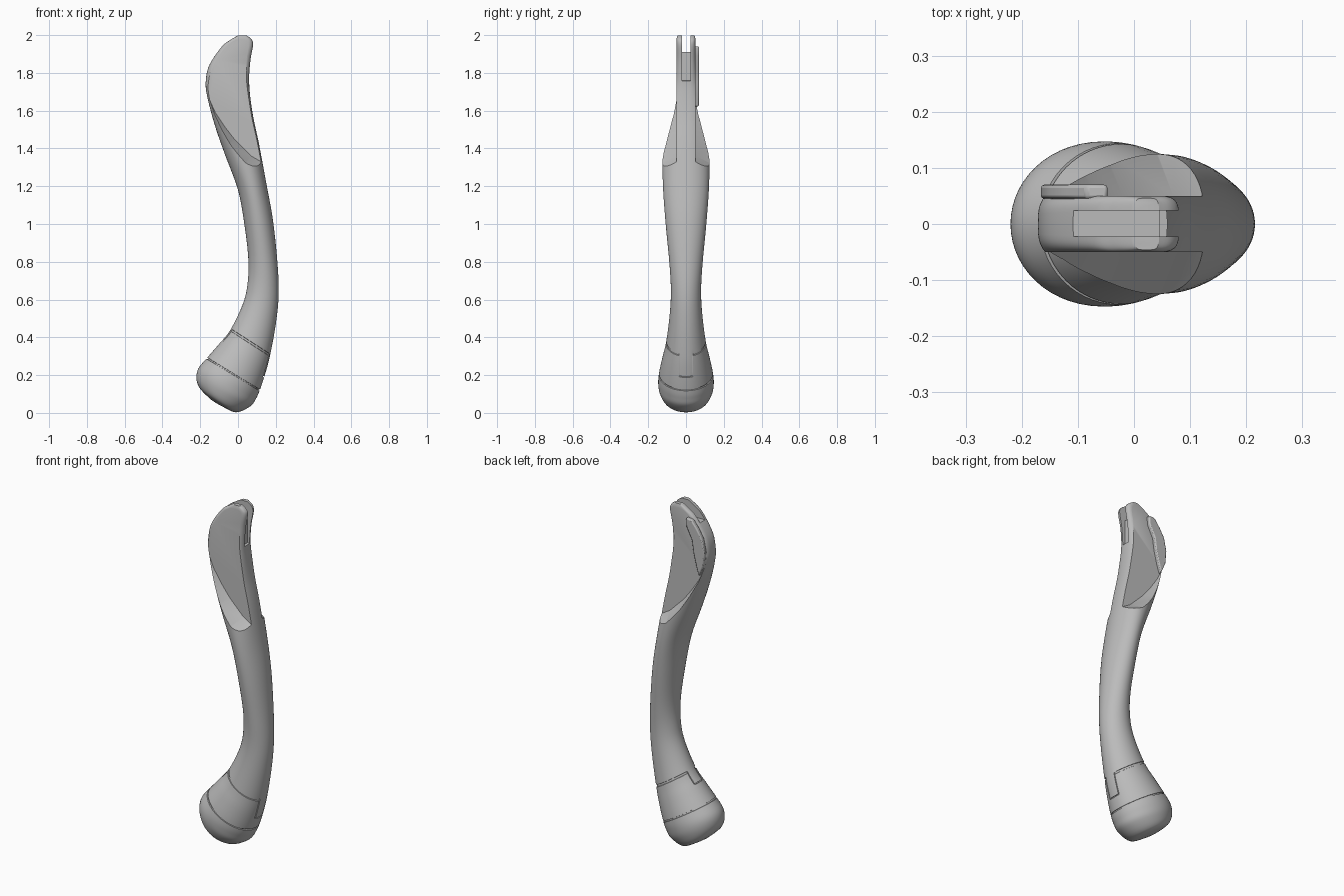
import bpy, bmesh, math
from mathutils import Vector

cube = bpy.data.objects.get("Cube")
if cube:
    bpy.data.objects.remove(cube, do_unlink=True)

grey = bpy.data.materials.new("plain_grey")
grey.use_nodes = True
grey.diffuse_color = (0.5, 0.5, 0.5, 1)
grey.node_tree.nodes["Principled BSDF"].inputs["Base Color"].default_value = (0.5, 0.5, 0.5, 1)


def make_object(name, bm):
    bmesh.ops.recalc_face_normals(bm, faces=bm.faces)
    mesh = bpy.data.meshes.new(name)
    bm.to_mesh(mesh)
    bm.free()
    mesh.materials.append(grey)
    obj = bpy.data.objects.new(name, mesh)
    bpy.context.collection.objects.link(obj)
    return obj


def skin(bm, rings):
    """Join closed loops of points into a capped solid."""
    loops = [[bm.verts.new(p) for p in ring] for ring in rings]
    n = len(loops[0])
    for a, b in zip(loops, loops[1:]):
        for i in range(n):
            bm.faces.new((a[i], a[(i + 1) % n], b[(i + 1) % n], b[i]))
    bm.faces.new(loops[0])
    bm.faces.new(loops[-1])


def prism(name, profile, y0, y1, profile1=None):
    """Side profile in x, z, run from y0 to y1."""
    bm = bmesh.new()
    skin(bm, [[(x, y0, z) for x, z in profile],
              [(x, y1, z) for x, z in profile1 or profile]])
    return make_object(name, bm)


def smooth(obj):
    bpy.ops.object.select_all(action='DESELECT')
    obj.select_set(True)
    bpy.context.view_layer.objects.active = obj
    bpy.ops.object.shade_smooth_by_angle(angle=math.radians(32))


def cut(obj, cutter):
    cutter.hide_render = True
    mod = obj.modifiers.new("cut", 'BOOLEAN')
    mod.operation = 'DIFFERENCE'
    mod.solver = 'EXACT'
    mod.object = cutter
    bpy.context.view_layer.objects.active = obj
    bpy.ops.object.modifier_apply(modifier=mod.name)
    bpy.data.objects.remove(cutter, do_unlink=True)


# Handle sections: left x, z, right x, z, half width, squareness
sections = [
    (-.14, .068, -.12, .055, .012, 2), (-.175, .1, -.085, .035, .06, 2),
    (-.205, .135, -.01, .003, .11, 2), (-.22, .18, .065, .035, .138, 2),
    (-.21, .235, .095, .075, .147, 2), (-.165, .29, .115, .12, .143, 2),
    (-.1, .365, .145, .21, .125, 2), (-.04, .44, .17, .305, .105, 2),
    (.025, .575, .2, .47, .086, 2), (.05, .68, .215, .62, .08, 2),
    (.055, .81, .21, .78, .088, 2), (.035, .99, .185, 1.02, .108, 2),
    (0, 1.18, .147, 1.23, .122, 2), (-.07, 1.37, .11, 1.43, .124, 2.1),
    (-.125, 1.53, .08, 1.57, .112, 2.3), (-.165, 1.685, .062, 1.7, .085, 2.8),
    (-.17, 1.765, .06, 1.78, .068, 3.2), (-.15, 1.845, .067, 1.87, .057, 4),
    (-.085, 1.94, .08, 1.95, .052, 5), (-.04, 1.975, .07, 1.98, .05, 5),
    (.0, 1.998, .045, 1.998, .046, 5)]
SIDES, STEPS = 56, 5
LOWER_SEAM, UPPER_SEAM, TONGUE = 5, 7, .035


def section_at(t):
    i = min(int(t), len(sections) - 2)
    f = t - i
    ids = [max(0, min(len(sections) - 1, i + k)) for k in (-1, 0, 1, 2)]
    return [.5 * (2 * b + (c - a) * f + (2 * a - 5 * b + 4 * c - d) * f ** 2
                  + (3 * b - a - 3 * c + d) * f ** 3)
            for a, b, c, d in zip(*(sections[k] for k in ids))]


def ring_at(t, dip=0, gap=0):
    lx, lz, rx, rz, half, power = section_at(t)
    mid = Vector(((lx + rx) / 2, 0, (lz + rz) / 2))
    arm = Vector((rx, 0, rz)) - mid
    ring = []
    for i in range(SIDES):
        a = 2 * math.pi * i / SIDES
        c, s = math.cos(a), math.sin(a)
        u = math.copysign(abs(c) ** (2 / power), c)
        v = math.copysign(abs(s) ** (2 / power), s)
        k = 1 if abs(v * half) < gap else 1 - dip
        ring.append(mid + arm * u * k + Vector((0, v * half * k, 0)))
    return ring


# Handle body, with shallow seams pressed into it
rows = [(k / STEPS, 0, 0) for k in range((len(sections) - 1) * STEPS + 1)]
for seam, gap in ((LOWER_SEAM, 0), (UPPER_SEAM, TONGUE)):
    rows.remove((seam, 0, 0))
    rows += [(seam - .05, 0, 0), (seam - .04, .04, gap),
             (seam + .04, .04, gap), (seam + .05, 0, 0)]
rows.sort()
bm = bmesh.new()
skin(bm, [ring_at(*row) for row in rows])
handle = make_object("handle", bm)

# Scooped flats on both sides of the head
floor = [(-.178, 1.72), (-.12, 1.59), (-.07, 1.515), (-.02, 1.45), (.07, 1.36),
         (.13, 1.325), (.3, 1.32), (.3, 2.1), (-.3, 2.1), (-.3, 1.76)]
rim = [(x - .045, z - .06) if z < 2 else (x, z) for x, z in floor]
for side in (-1, 1):
    cut(handle, prism("scoop_cutter", floor, side * .05, side * .17, rim))

# Fork slot through the tip, running down the inner edge
slot = [(-.3, 1.91), (.045, 1.91), (.045, 1.76), (.2, 1.74), (.2, 2.1), (-.3, 2.1)]
cut(handle, prism("slot_cutter", slot, -.022, .024))

# Tongue outlines below the upper seam, on the inner and outer edges
for edge in (0, 1):
    path = []
    for k in range(7):
        s = section_at(UPPER_SEAM + .04 - 1.25 * k / 6 if edge else UPPER_SEAM + .04 - .8 * k / 6)
        path.append(Vector((s[2 * edge], 0, s[2 * edge + 1])))
    sign = 1 if edge else -1
    axis = Vector((.54, 0, .84))
    out = Vector((.84, 0, -.54)) * sign

    def strip(points, y0, y1):
        prof = [p + out * .03 for p in points] + [p - out * .012 for p in reversed(points)]
        cut(handle, prism("tongue_cutter", [(p.x, p.z) for p in prof], y0, y1))

    for y in (-TONGUE, TONGUE):
        strip(path, y - .0025, y + .0025)
    strip([path[-1] + axis * .0025, path[-1] - axis * .0025], -TONGUE, TONGUE)
smooth(handle)

# Raised rib along the outer edge of the back flat
rib = prism("back_rib", [(-.047, 1.94), (-.085, 1.935), (-.12, 1.89), (-.15, 1.84),
                         (-.166, 1.765), (-.16, 1.69), (-.13, 1.62), (-.112, 1.68),
                         (-.095, 1.75), (-.085, 1.82), (-.05, 1.89)], .045, .07)
bevel = rib.modifiers.new("soft_edges", 'BEVEL')
bevel.width = .006
bevel.segments = 2
smooth(rib)
